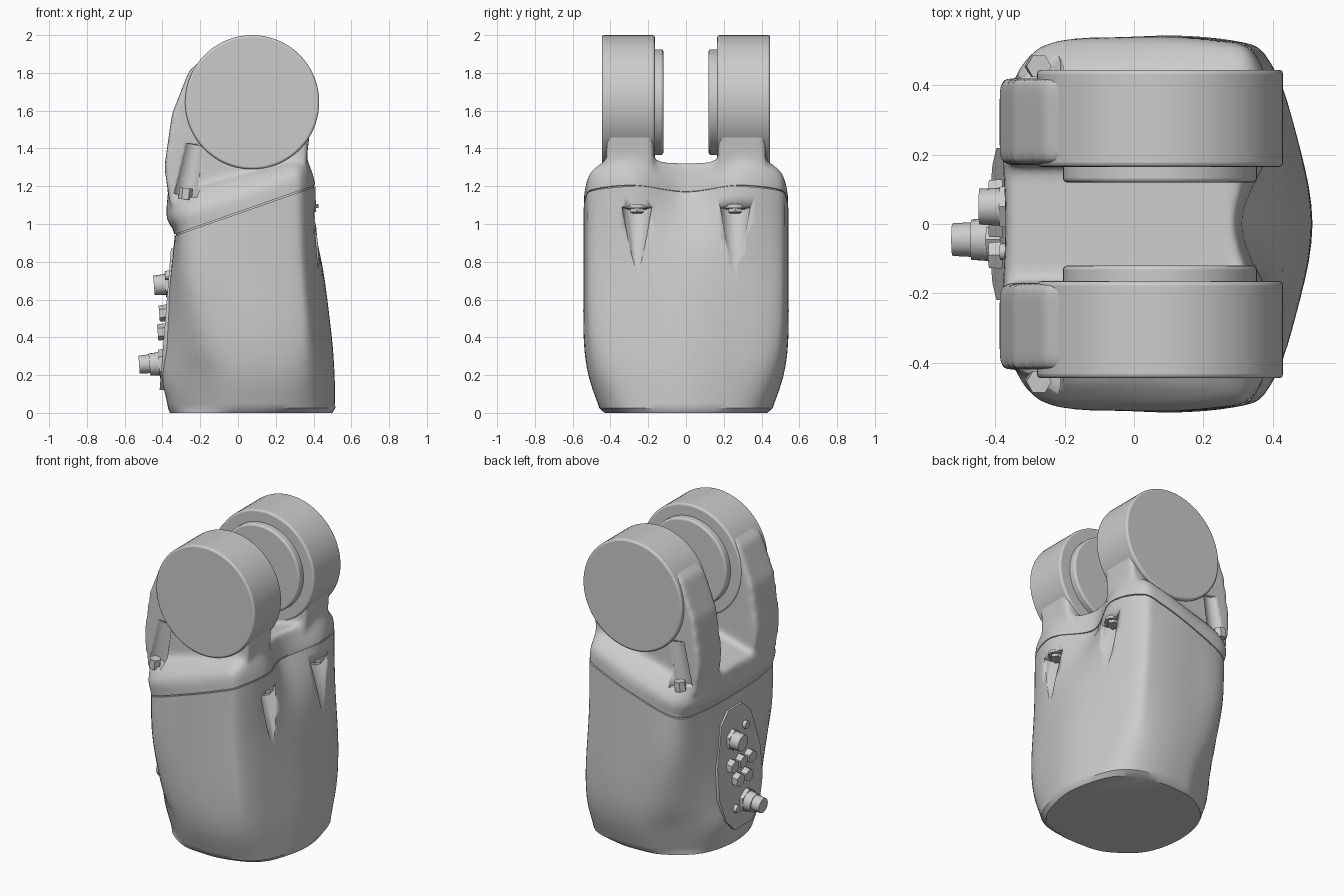
import bpy, bmesh, math
from mathutils import Vector

cube = bpy.data.objects.get("Cube")
if cube:
    bpy.data.objects.remove(cube)

grey = bpy.data.materials.new("plain_grey")
grey.use_nodes = True
grey.diffuse_color = (0.6, 0.6, 0.6, 1)
grey.node_tree.nodes["Principled BSDF"].inputs["Base Color"].default_value = (0.6, 0.6, 0.6, 1)


def finish(name, bm, angle=35):
    bmesh.ops.recalc_face_normals(bm, faces=bm.faces)
    mesh = bpy.data.meshes.new(name)
    bm.to_mesh(mesh)
    bm.free()
    obj = bpy.data.objects.new(name, mesh)
    bpy.context.collection.objects.link(obj)
    mesh.materials.append(grey)
    shade(obj, angle)
    return obj


def shade(obj, angle=35):
    bpy.ops.object.select_all(action="DESELECT")
    obj.select_set(True)
    bpy.context.view_layer.objects.active = obj
    bpy.ops.object.shade_smooth_by_angle(angle=math.radians(angle))


def spline(a, b, c, d, t):
    return 0.5 * (2 * b + (c - a) * t + (2 * a - 5 * b + 4 * c - d) * t * t
                  + (3 * b - a - 3 * c + d) * t ** 3)


def ring(z, slope, front, *half):
    """Smooth closed outline from half an outline, mirrored in y, on a sloping plane."""
    pts = [(front, 0), *half[:-1], (half[-1], 0)]
    pts += [(x, -y) for x, y in reversed(half[:-1])]
    pts = [Vector((x, y, z + slope * x)) for x, y in pts]
    n = len(pts)
    return [spline(*(pts[(i + k) % n] for k in (-1, 0, 1, 2)), s / 5)
            for i in range(n) for s in range(5)]


def smooth_rings(rings, steps=5):
    out = []
    last = len(rings) - 1
    for i in range(last):
        four = [rings[min(max(i + k, 0), last)] for k in (-1, 0, 1, 2)]
        for s in range(steps):
            out.append([spline(*p, s / steps) for p in zip(*four)])
    return out + [rings[-1]]


def loft(bm, rings):
    loops = [[bm.verts.new(p) for p in r] for r in rings]
    n = len(loops[0])
    for lo, hi in zip(loops, loops[1:]):
        for i in range(n):
            bm.faces.new((lo[i], lo[(i + 1) % n], hi[(i + 1) % n], hi[i]))
    bm.faces.new(loops[0])
    bm.faces.new(loops[-1])


def rod(name, start, end, r1, r2=None, sides=24, bevel=0):
    start, end = Vector(start), Vector(end)
    axis = end - start
    bm = bmesh.new()
    bmesh.ops.create_cone(bm, cap_ends=True, segments=sides, radius1=r1,
                          radius2=r1 if r2 is None else r2, depth=axis.length)
    turn = axis.to_track_quat("Z", "Y").to_matrix()
    for v in bm.verts:
        v.co = turn @ v.co + (start + end) / 2
    obj = finish(name, bm)
    if bevel:
        mod = obj.modifiers.new("bevel", "BEVEL")
        mod.width, mod.segments = bevel, 3
    return obj


def cut(obj, cutter):
    mod = obj.modifiers.new("pocket", "BOOLEAN")
    mod.object, mod.operation, mod.solver = cutter, "DIFFERENCE", "EXACT"
    cutter.hide_render = True
    cutter.hide_set(True)


def prism(bm, outline, y1, y2):
    loft(bm, [[Vector((x, y, z)) for x, z in outline] for y in (y1, y2)])


# Lower body: rounded foot growing into a sloping seam
rim = (0.31, (0.41, 0.27), (0.35, 0.49), (0.24, 0.53), (0, 0.54), (-0.27, 0.5), (-0.325, 0.3), -0.335)
foot = ring(0, 0, 0.5, (0.45, 0.24), (0.36, 0.36), (0.2, 0.42), (0.05, 0.43), (-0.12, 0.4), (-0.3, 0.25), -0.36)
sections = [
    ring(0.025, 0, 0.515, (0.465, 0.26), (0.38, 0.39), (0.23, 0.45), (0.05, 0.455), (-0.1, 0.42), (-0.32, 0.23), -0.37),
    ring(0.2, 0.05, 0.51, (0.465, 0.27), (0.4, 0.44), (0.28, 0.505), (0.06, 0.515), (-0.13, 0.46), (-0.375, 0.22), -0.395),
    ring(0.4, 0.12, 0.49, (0.45, 0.27), (0.39, 0.47), (0.3, 0.525), (0.05, 0.54), (-0.2, 0.48), (-0.375, 0.22), -0.385),
    ring(0.75, 0.25, 0.43, (0.42, 0.27), (0.36, 0.48), (0.27, 0.53), (0, 0.54), (-0.26, 0.5), (-0.355, 0.24), -0.36),
    ring(1.055, 0.35, *rim)]
bm = bmesh.new()
loft(bm, [foot] + smooth_rings(sections))
body = finish("lower_body", bm)

# Dark seam gap filler
bm = bmesh.new()
loft(bm, [[Vector((p.x * 0.98, p.y * 0.98, p.z + dz)) for p in sections[-1]] for dz in (-0.02, 0.03)])
finish("seam_filler", bm)

# Yoke: shoulder and two arm webs blended into one smooth form
bm = bmesh.new()
loft(bm, smooth_rings([
    ring(0.9, 0.35, *rim), ring(1.06, 0.35, *rim),
    ring(1.16, 0.35, 0.3, (0.385, 0.28), (0.34, 0.48), (0.24, 0.52), (0, 0.53), (-0.27, 0.51), (-0.37, 0.33), -0.37),
    ring(1.25, 0.27, 0.29, (0.36, 0.28), (0.32, 0.42), (0.22, 0.45), (0, 0.45), (-0.25, 0.44), (-0.365, 0.33), -0.365)]))
web = [(-0.36, 1.1), (-0.39, 1.3), (-0.35, 1.58), (-0.26, 1.81), (-0.1, 1.95), (0.08, 1.99),
       (0.3, 1.9), (0.4, 1.65), (0.37, 1.4), (0.35, 1.2)]
for side in (-1, 1):
    prism(bm, web, side * 0.17, side * 0.42)
bmesh.ops.recalc_face_normals(bm, faces=bm.faces)
yoke = finish("yoke", bm)
mod = yoke.modifiers.new("blend", "REMESH")
mod.mode, mod.voxel_size = "VOXEL", 0.015
mod = yoke.modifiers.new("soften", "SMOOTH")
mod.factor, mod.iterations = 0.5, 14
graph = bpy.context.evaluated_depsgraph_get()
blended = bpy.data.meshes.new_from_object(yoke.evaluated_get(graph))
yoke.modifiers.clear()
bm = bmesh.new()
bm.from_mesh(blended)
split = bmesh.ops.bisect_plane(bm, geom=bm.verts[:] + bm.edges[:] + bm.faces[:],
                               plane_co=(0, 0, 1.063), plane_no=(-0.35, 0, 1), clear_inner=True)
bmesh.ops.holes_fill(bm, edges=[e for e in bm.edges if e.is_boundary])
bmesh.ops.recalc_face_normals(bm, faces=bm.faces)
bm.to_mesh(yoke.data)
bm.free()
bpy.data.meshes.remove(blended)
shade(yoke, 40)

for side, label in ((-1, "front"), (1, "rear")):
    # Hinge disc and inner hub
    rod(label + "_hinge_disc", (0.075, side * 0.165, 1.645), (0.075, side * 0.445, 1.645), 0.355, sides=72, bevel=0.012)
    rod(label + "_inner_hub", (0.075, side * 0.12, 1.645), (0.075, side * 0.2, 1.645), 0.28, sides=64, bevel=0.012)
    # Tapered bolt pocket with a downward bolt
    y = side * 0.26
    cut(body, rod(label + "_pocket_cutter", (0.46, y, 0.7), (0.4, y, 1.09), 0.01, 0.08))
    rod(label + "_pocket_bolt", (0.37, y, 1.1), (0.375, y, 1.06), 0.04, sides=6)
    rod(label + "_pocket_washer", (0.37, y, 1.1), (0.372, y, 1.08), 0.055)
    # Ear recess with an upright bolt
    y = side * 0.455
    cut(yoke, rod(label + "_ear_cutter", (-0.28, y, 1.15), (-0.23, y, 1.42), 0.07, 0.06))
    rod(label + "_ear_bolt", (-0.28, y, 1.13), (-0.274, y, 1.19), 0.036, sides=6)

# Connector panel on the sloping back
half = [(0.07, 0.87), (0.15, 0.8), (0.22, 0.55), (0.22, 0.35), (0.17, 0.2), (0.09, 0.12)]
outline = half + [(-y, z) for y, z in reversed(half)]


def panel_x(z):
    return -0.355 - 0.08 * (0.87 - z)


bm = bmesh.new()
loft(bm, [[Vector((panel_x(z) + dx, y, z)) for y, z in outline] for dx in (0.08, 0)])
finish("connector_panel", bm, 20)


def fitting(name, y, z, *steps):
    """Stack of (radius, length, sides) steps standing out of the panel."""
    x = panel_x(z) + 0.01
    for i, (r, length, sides) in enumerate(steps):
        rod(f"{name}_{i + 1}", (x, y, z), (x - length, y, z - length * 0.08), r, r * 0.94, sides)
        x -= length


# Panel fittings: buttons, screws, sockets
for i, (y, z) in enumerate([(-0.09, 0.53), (0, 0.53), (0.09, 0.53), (-0.045, 0.43), (0.045, 0.43)]):
    fitting(f"hex_button_{i + 1}", y, z, (0.045, 0.045, 6))
for i, (y, z) in enumerate([(-0.08, 0.73), (0.07, 0.25)]):
    fitting(f"panel_screw_{i + 1}", y, z, (0.025, 0.03, 12))
fitting("upper_socket", 0.05, 0.68, (0.07, 0.025, 6), (0.055, 0.06, 20))
fitting("lower_plug", -0.045, 0.26, (0.08, 0.025, 6), (0.062, 0.05, 20), (0.05, 0.055, 12))
